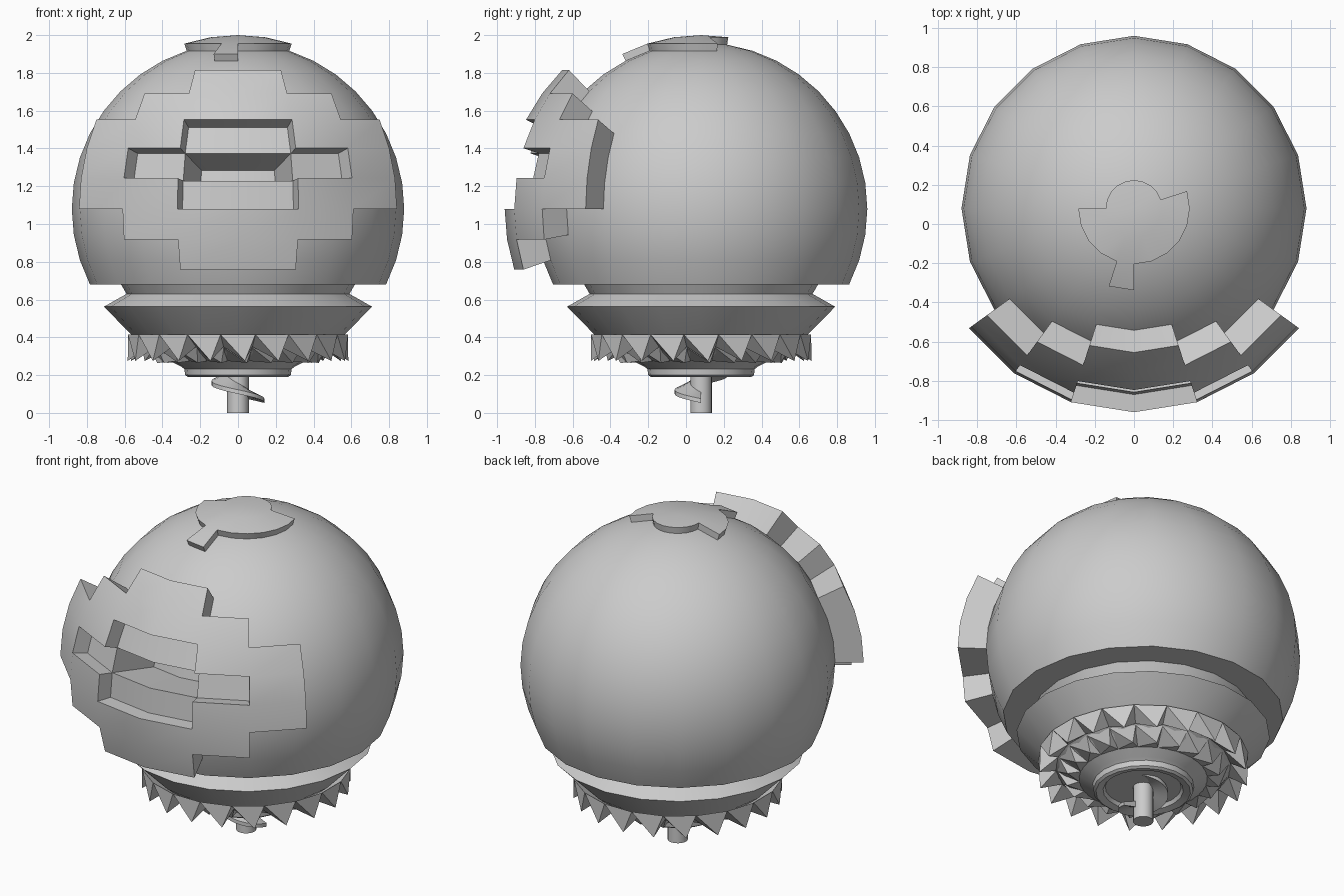
import bpy, bmesh
from math import sin, cos, radians, pi

if "Cube" in bpy.data.objects:
    bpy.data.objects.remove(bpy.data.objects["Cube"])

CY, CZ, R = 0.08, 1.08, 0.88   # centre and radius of the body sphere


def finish(name, bm, angle=30, recalc=False):
    bmesh.ops.remove_doubles(bm, verts=bm.verts, dist=0.0005)
    if recalc:
        bmesh.ops.recalc_face_normals(bm, faces=bm.faces)
    me = bpy.data.meshes.new(name)
    bm.to_mesh(me)
    bm.free()
    ob = bpy.data.objects.new(name, me)
    bpy.context.collection.objects.link(ob)
    bpy.ops.object.select_all(action='DESELECT')
    ob.select_set(True)
    bpy.context.view_layer.objects.active = ob
    bpy.ops.object.shade_smooth_by_angle(angle=radians(angle))
    return ob


def on_sphere(i, j, r):
    """Point on an 18 degree by 9 degree grid; i = 0 faces front."""
    a, b = radians(18 * i), radians(9 * j)
    return (r * cos(b) * sin(a), CY - r * cos(b) * cos(a), CZ + r * sin(b))


def shell(name, cells, base, angle=30):
    """Raised cells {(column, row): radius} with walls down to lower neighbours."""
    bm = bmesh.new()

    def face(pts):
        vs = [bm.verts.new(p) for p in pts]
        bm.faces.new(vs)
    for (i, j), r in cells.items():
        c = [(i, j), (i + 1, j), (i + 1, j + 1), (i, j + 1)]
        face([on_sphere(*p, r) for p in c])
        near = [(i, j - 1), ((i + 11) % 20 - 10, j), (i, j + 1), ((i + 9) % 20 - 10, j)]
        for k, n in enumerate(near):
            low = cells.get(n, base)
            a, b = c[k], c[(k + 1) % 4]
            if low < r and not (b[1] == 10 and a[1] == 10):
                face([on_sphere(*b, r), on_sphere(*a, r), on_sphere(*a, low), on_sphere(*b, low)])
    bmesh.ops.dissolve_degenerate(bm, dist=0.0005, edges=bm.edges)
    return finish(name, bm, angle)


def lathe(name, profile, n=20, recalc=True):
    bm = bmesh.new()
    rings = [[bm.verts.new((r * sin(2 * pi * k / n), CY - r * cos(2 * pi * k / n), z))
              for k in range(n)] for r, z in profile]
    for lo, hi in zip(rings, rings[1:]):
        for k in range(n):
            bm.faces.new((lo[k], lo[(k + 1) % n], hi[(k + 1) % n], hi[k]))
    bm.faces.new(rings[0][::-1])
    bm.faces.new(rings[-1])
    return finish(name, bm, recalc=recalc)


# body sphere, cut flat below, with an opening for the deep slot
body = {(i, j): R for i in range(-10, 10) for j in range(-3, 10)}
for i in (-1, 0):
    del body[(i, 1)]
shell("body_sphere", body, R)
bm = bmesh.new()
bmesh.ops.create_circle(bm, cap_ends=True, segments=20, radius=R * cos(radians(27)))
for f in bm.faces:
    f.normal_update()
    if f.normal.z > 0:
        f.normal_flip()
bmesh.ops.translate(bm, verts=bm.verts, vec=(0, CY, CZ - R * sin(radians(27))))
finish("body_underside", bm)

# stepped face plate: half width in columns for each row
plate = {}
for j, w in {-2: 1, -1: 2, 0: 3, 1: 3, 2: 3, 3: 2, 4: 1}.items():
    for i in range(-w, w):
        plate[(i, j)] = 1.04
# cross-shaped shallow recess with a deep slot in the middle
for j, w in {0: 1, 1: 2, 2: 1}.items():
    for i in range(-w, w):
        plate[(i, j)] = 0.95
for i in (-1, 0):
    plate[(i, 1)] = 0.655
shell("face_plate", plate, 0.87)

# cap on top, with an irregular rim and one tab
cap = {(i, 9): 0.92 for i in range(-10, 10)}
cap.update({(i, 8): 0.92 for i in range(-5, 6)})
cap[(-1, 7)] = 0.92
shell("top_cap", cap, 0.87)

# neck and bowl, bottom ring and stem
lathe("neck_bowl", [(0.27, 0.22), (0.30, 0.245), (0.45, 0.32), (0.55, 0.40),
                    (0.71, 0.562), (0.59, 0.63), (0.625, 0.69)])
lathe("bottom_ring", [(0.21, 0.225), (0.225, 0.20), (0.265, 0.19), (0.28, 0.20),
                      (0.285, 0.24), (0.25, 0.25)])
lathe("stem", [(0.057, 0.0), (0.057, 0.24)])


# rows of slanted teeth around the bowl
def teeth(name, n, outer, inner, tip, lean):
    bm = bmesh.new()
    step = 2 * pi / n
    for k in range(n):
        def pt(rz, off):
            a = (k + off) * step
            return bm.verts.new((rz[0] * sin(a), CY - rz[0] * cos(a), rz[1]))
        a, b = pt(outer, -0.5), pt(outer, 0.5)
        c, d = pt(inner, 0.5), pt(inner, -0.5)
        t = pt(tip, lean)
        bm.faces.new((a, b, c, d))
        for p, q in ((a, b), (b, c), (c, d), (d, a)):
            bm.faces.new((q, p, t))
    bm.normal_update()
    for f in bm.faces:
        f.smooth = False
    return finish(name, bm, 5, recalc=True)


teeth("outer_teeth", 20, (0.59, 0.415), (0.49, 0.35), (0.585, 0.275), 0.2)
teeth("inner_teeth", 20, (0.48, 0.345), (0.36, 0.275), (0.43, 0.265), 0.35)

# screw thread winding once around the stem
bm = bmesh.new()
rows = []
for k in range(33):
    t = k / 32
    a = -2 * pi * t
    z = 0.065 + 0.19 * t
    rows.append([bm.verts.new((r * cos(a), CY + r * sin(a), z + dz))
                 for r, dz in ((0.045, 0.05), (0.14, 0.01), (0.14, -0.012), (0.045, 0.01))])
for p, q in zip(rows, rows[1:]):
    for m in range(4):
        bm.faces.new((p[m], p[(m + 1) % 4], q[(m + 1) % 4], q[m]))
bm.faces.new(rows[0])
bm.faces.new(rows[-1])
finish("screw_thread", bm, recalc=True)
